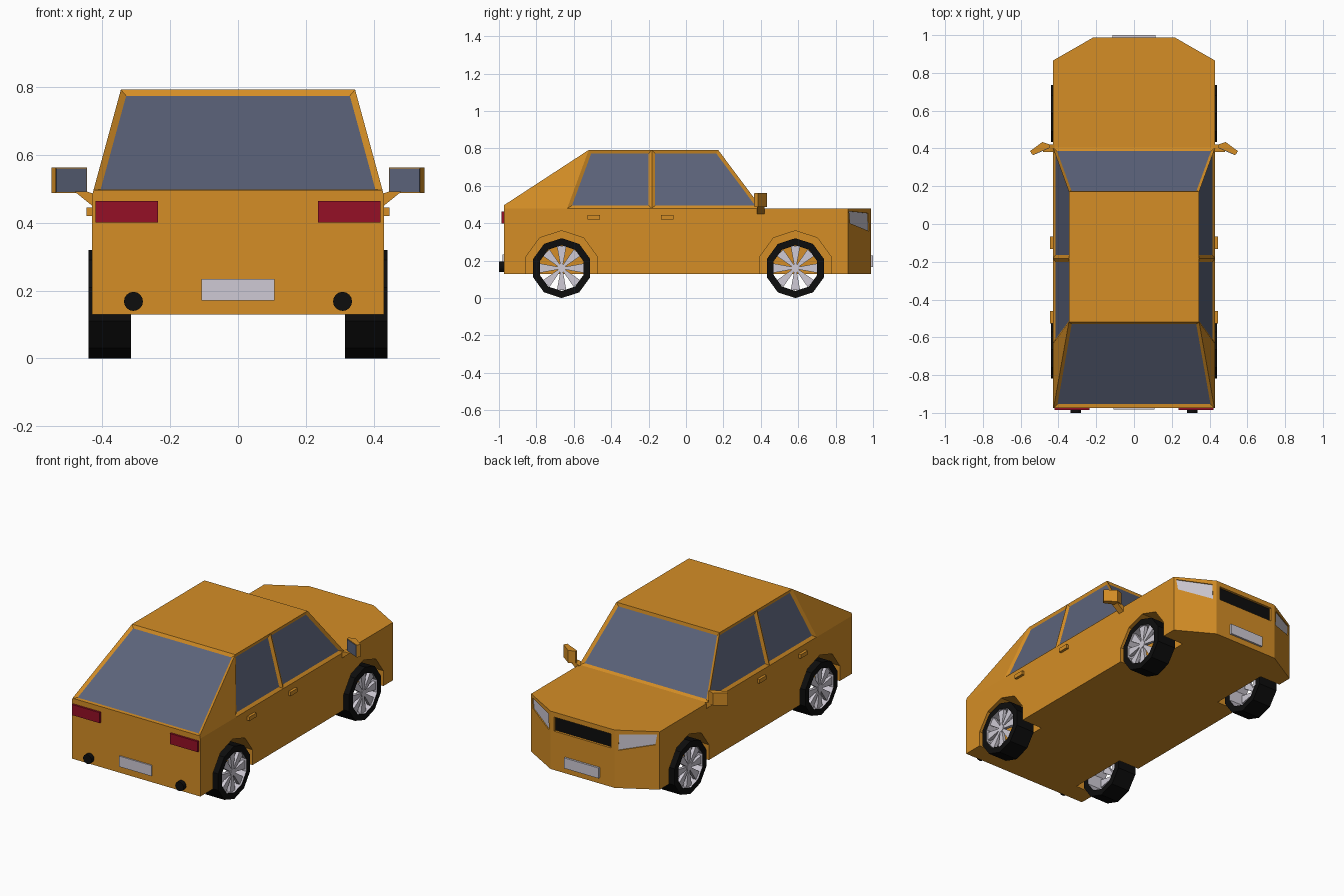
import bpy, bmesh
from math import sin, cos, radians, pi
from mathutils import Vector

if "Cube" in bpy.data.objects:
    bpy.data.objects.remove(bpy.data.objects["Cube"])


def material(name, r, g, b):
    m = bpy.data.materials.new(name)
    m.diffuse_color = (r, g, b, 1)
    m.use_nodes = True
    m.node_tree.nodes["Principled BSDF"].inputs["Base Color"].default_value = m.diffuse_color
    return m


PAINT = material("orange paint", 0.66, 0.27, 0.019)
GLASS = material("window glass", 0.105, 0.125, 0.195)
BLACK = material("black rubber", 0.004, 0.004, 0.004)
SILVER = material("silver", 0.62, 0.59, 0.66)
RED = material("tail red", 0.30, 0.005, 0.019)


def finish(name, bm, *mats):
    me = bpy.data.meshes.new(name)
    bm.to_mesh(me)
    bm.free()
    for m in mats:
        me.materials.append(m)
    ob = bpy.data.objects.new(name, me)
    bpy.context.collection.objects.link(ob)
    return ob


def add_slab(bm, pts, vec):
    """Flat polygon extruded along a vector."""
    vec = Vector(vec)
    a = [bm.verts.new(p) for p in pts]
    b = [bm.verts.new(Vector(p) + vec) for p in pts]
    n = len(a)
    faces = [bm.faces.new(a), bm.faces.new(b[::-1])]
    for i in range(n):
        j = (i + 1) % n
        faces.append(bm.faces.new((a[j], a[i], b[i], b[j])))
    bmesh.ops.recalc_face_normals(bm, faces=faces)


def slab(name, pts, vec, mat):
    bm = bmesh.new()
    add_slab(bm, pts, vec)
    return finish(name, bm, mat)


def box(name, x0, x1, y0, y1, z0, z1, mat):
    return slab(name, [(x0, y0, z0), (x1, y0, z0), (x1, y0, z1), (x0, y0, z1)],
                (0, y1 - y0, 0), mat)


SIDES = ((-1, "left"), (1, "right"))
AXLES = ((-0.665, "rear"), (0.585, "front"))
REAR, NOSE, SHOULDER, HALF = -0.974, 0.988, 0.865, 0.43
cutters = []

# Lower body with chamfered nose corners
plan = [(-HALF, REAR), (HALF, REAR), (HALF, SHOULDER), (0.215, NOSE),
        (-0.215, NOSE), (-HALF, SHOULDER)]
body = slab("body", [(x, y, 0.13) for x, y in plan], (0, 0, 0.35), PAINT)

# Wheel arch pockets
for cy, end in AXLES:
    arch = [(cy + 0.2 * cos(radians(a)), 0.16 + 0.2 * sin(radians(a)))
            for a in (18, 54, 90, 126, 162)]
    arch += [(cy - 0.19, 0.05), (cy + 0.19, 0.05)]
    for s, side in SIDES:
        cutters.append(slab("arch_cutter", [(s * 0.29, y, z) for y, z in arch],
                            (s * 0.2, 0, 0), PAINT))

# Grille recess and panel
cutters.append(box("grille_cutter", -0.19, 0.19, NOSE - 0.02, 1.05, 0.365, 0.45, PAINT))
box("grille", -0.19, 0.19, NOSE - 0.021, NOSE - 0.014, 0.365, 0.45, BLACK)

# Headlights recessed in the chamfered corners
lamp = [(0.872, 0.464), (0.976, 0.453), (0.978, 0.358), (0.877, 0.40)]
for s, side in SIDES:
    n = Vector((s * 0.123, 0.215, 0)).normalized()
    pts = [Vector((s * (HALF - 0.215 * (y - SHOULDER) / (NOSE - SHOULDER)), y, z))
           for y, z in lamp]
    cutters.append(slab("lamp_cutter", [p + n * 0.01 for p in pts], n * -0.02, PAINT))
    slab("headlight_" + side, [p - n * 0.011 for p in pts], n * 0.005, SILVER)

# Apply the cuts
bpy.context.view_layer.objects.active = body
for c in cutters:
    c.hide_render = True
    mod = body.modifiers.new("cut", 'BOOLEAN')
    mod.operation = 'DIFFERENCE'
    mod.solver = 'EXACT'
    mod.object = c
    bpy.ops.object.modifier_apply(modifier=mod.name)
    bpy.data.objects.remove(c)

# Cabin with inset windows
bm = bmesh.new()
low = [(REAR, 0.48), (REAR, 0.496), (-0.635, 0.48), (-0.1825, 0.48), (0.405, 0.48)]
high = [-0.52, -0.1825, 0.172]
row = {}
for s, side in SIDES:
    b = [bm.verts.new((s * (HALF - (z - 0.48) * 0.27), y, z)) for y, z in low]
    t = [bm.verts.new((s * 0.345, y, 0.792)) for y in high]
    row[s] = (b, t)
panes = []
for s in row:
    b, t = row[s]
    bm.faces.new((b[0], b[2], b[1]))
    bm.faces.new((b[1], b[2], t[0]))
    panes.append(bm.faces.new((b[2], b[3], t[1], t[0])))
    panes.append(bm.faces.new((b[3], b[4], t[2], t[1])))
(lb, lt), (rb, rt) = row[-1], row[1]
bm.faces.new((lb[0], rb[0], rb[1], lb[1]))
panes.append(bm.faces.new((lb[1], rb[1], rt[0], lt[0])))
panes.append(bm.faces.new((lb[4], rb[4], rt[2], lt[2])))
for i in (0, 1):
    bm.faces.new((lt[i], rt[i], rt[i + 1], lt[i + 1]))
for i, j in ((0, 2), (2, 3), (3, 4)):
    bm.faces.new((lb[i], rb[i], rb[j], lb[j]))
bmesh.ops.recalc_face_normals(bm, faces=bm.faces[:])
bmesh.ops.inset_individual(bm, faces=panes, thickness=0.018, depth=-0.01,
                           use_even_offset=True)
for f in panes:
    f.material_index = 1
finish("cabin", bm, PAINT, GLASS)

# Wheels: ten-sided tyre with silver lining, and eight spokes
for cy, end in AXLES:
    for s, side in SIDES:
        def at(x, r, a):
            return Vector((s * x, cy + r * cos(a), 0.16 + r * sin(a)))
        bm = bmesh.new()
        section = [(0.315, 0.16), (0.44, 0.16), (0.44, 0.122), (0.315, 0.122)]
        rings = [[bm.verts.new(at(x, r, pi / 2 + k * pi / 5)) for x, r in section]
                 for k in range(10)]
        for k in range(10):
            p, q = rings[k], rings[(k + 1) % 10]
            for i in range(4):
                j = (i + 1) % 4
                f = bm.faces.new((p[i], p[j], q[j], q[i]))
                f.material_index = 1 if i == 2 else 0
        bmesh.ops.recalc_face_normals(bm, faces=bm.faces[:])
        finish(f"tyre_{end}_{side}", bm, BLACK, SILVER)

        bm = bmesh.new()
        for k in range(8):
            a = k * pi / 4
            add_slab(bm, [at(0.41, 0.012, a - 0.5), at(0.41, 0.12, a - 0.21),
                          at(0.41, 0.12, a + 0.21), at(0.41, 0.012, a + 0.5)],
                     (s * 0.02, 0, 0))
        add_slab(bm, [at(0.405, 0.024, k * pi / 4) for k in range(8)], (s * 0.028, 0, 0))
        finish(f"spokes_{end}_{side}", bm, SILVER)

# Parts repeated on both sides
for s, side in SIDES:
    # Door handles
    for y, end in ((-0.493, "rear"), (-0.1, "front")):
        box(f"handle_{end}_{side}", s * 0.425, s * 0.446, y - 0.033, y + 0.033,
            0.42, 0.444, PAINT)
    # Wing mirror: housing, glass and arm
    shell = [(0.445, 0.407), (0.538, 0.366), (0.55, 0.386), (0.485, 0.434), (0.445, 0.42)]
    slab("mirror_" + side, [(s * x, y, 0.488) for x, y in shell], (0, 0, 0.075), PAINT)
    slab("mirror_glass_" + side,
         [(s * x, y, z) for x, y, z in ((0.447, 0.406, 0.491), (0.536, 0.367, 0.491),
                                        (0.536, 0.367, 0.56), (0.447, 0.406, 0.56))],
         (s * -0.001, -0.003, 0), GLASS)
    slab("mirror_arm_" + side,
         [(s * x, 0.38, z) for x, z in ((0.42, 0.483), (0.43, 0.45), (0.482, 0.492),
                                        (0.446, 0.492))], (0, 0.04, 0), PAINT)
    # Tail light and exhaust tip
    box("tail_light_" + side, s * 0.235, s * 0.42, REAR - 0.012, REAR + 0.01,
        0.40, 0.464, RED)
    slab("exhaust_" + side,
         [(s * 0.308 + 0.028 * cos(k * pi / 8), -1.0, 0.168 + 0.028 * sin(k * pi / 8))
          for k in range(16)], (0, 0.05, 0), BLACK)

# Blank number plates
box("rear_plate", -0.108, 0.108, REAR - 0.008, REAR + 0.005, 0.17, 0.234, SILVER)
box("front_plate", -0.115, 0.115, NOSE - 0.005, 1.0, 0.165, 0.228, SILVER)
